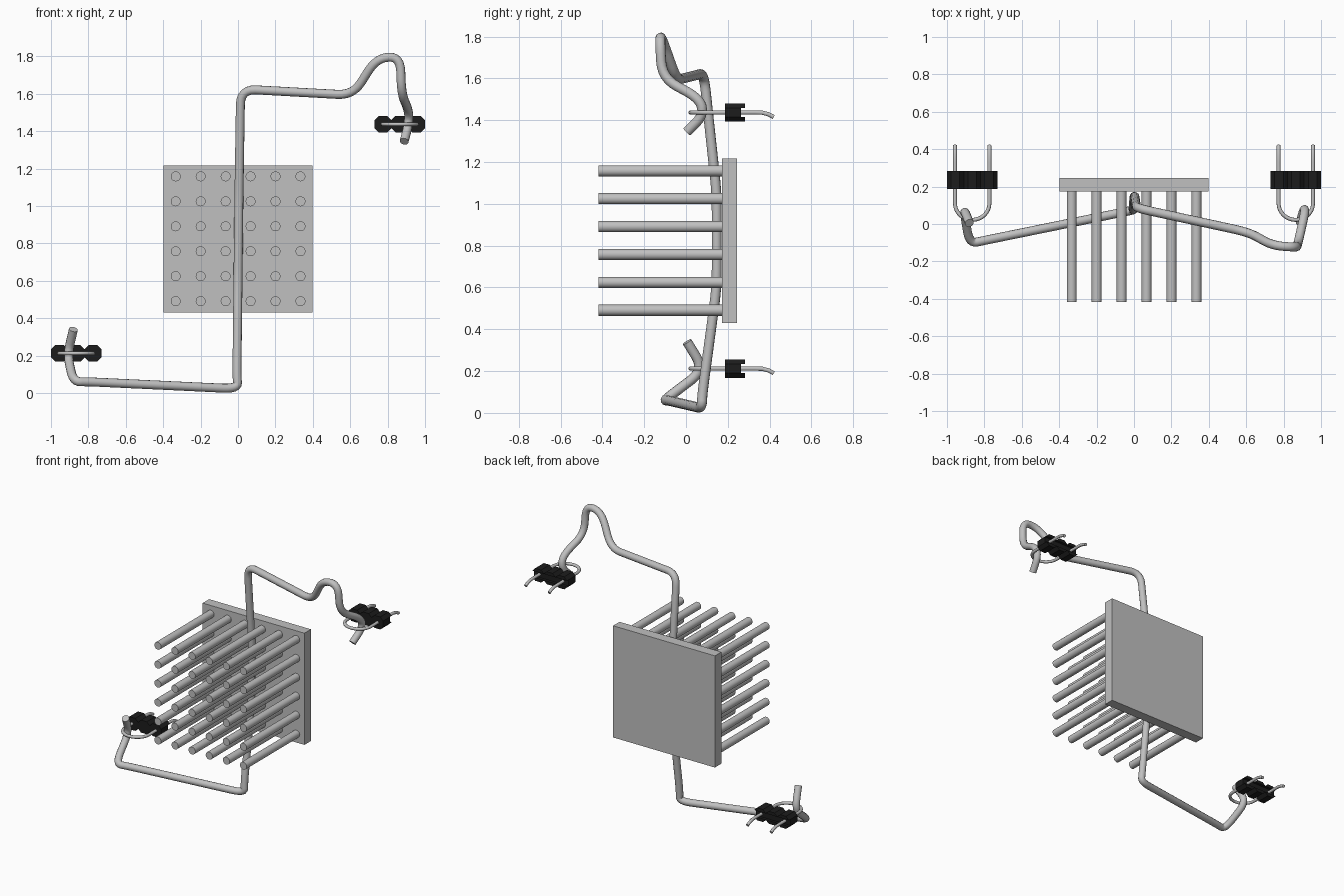
import bpy, bmesh, math
from mathutils import Vector

if "Cube" in bpy.data.objects:
    bpy.data.objects.remove(bpy.data.objects["Cube"], do_unlink=True)


def material(name, rgb):
    m = bpy.data.materials.new(name)
    m.use_nodes = True
    m.diffuse_color = (*rgb, 1)
    m.node_tree.nodes["Principled BSDF"].inputs["Base Color"].default_value = (*rgb, 1)
    return m


METAL = material("grey metal", (0.53, 0.53, 0.53))
BLACK = material("black plastic", (0.012, 0.012, 0.012))


def finish(obj, mat, smooth=True):
    obj.data.materials.clear()
    obj.data.materials.append(mat)
    bpy.ops.object.select_all(action='DESELECT')
    obj.select_set(True)
    bpy.context.view_layer.objects.active = obj
    if smooth:
        bpy.ops.object.shade_smooth_by_angle(angle=math.radians(40))
    return obj


def mesh_object(name, bm, mat, smooth=True):
    bmesh.ops.recalc_face_normals(bm, faces=bm.faces)
    me = bpy.data.meshes.new(name)
    bm.to_mesh(me)
    bm.free()
    obj = bpy.data.objects.new(name, me)
    bpy.context.collection.objects.link(obj)
    return finish(obj, mat, smooth)


def box(bm, x0, x1, y0, y1, z0, z1):
    prism(bm, [(x0, z0), (x1, z0), (x1, z1), (x0, z1)], y0, y1)


def prism(bm, outline, y0, y1):
    """Extrude an outline in x and z along y."""
    face = bm.faces.new([bm.verts.new((x, y0, z)) for x, z in outline])
    out = bmesh.ops.extrude_face_region(bm, geom=[face])
    verts = [g for g in out["geom"] if isinstance(g, bmesh.types.BMVert)]
    bmesh.ops.translate(bm, verts=verts, vec=(0, y1 - y0, 0))


def rounded(points, radius, steps=6):
    """Replace each corner of a path by a short smooth bend."""
    p = [Vector(q) for q in points]
    out = [p[0]]
    for a, b, c in zip(p, p[1:], p[2:]):
        s = b + (a - b).normalized() * min(radius, (a - b).length * 0.48)
        e = b + (c - b).normalized() * min(radius, (c - b).length * 0.48)
        for i in range(steps + 1):
            t = i / steps
            out.append(s * (1 - t) ** 2 + b * 2 * t * (1 - t) + e * t * t)
    return out + [p[-1]]


def wire(name, points, radius, res, mat):
    cu = bpy.data.curves.new(name, 'CURVE')
    cu.dimensions = '3D'
    cu.bevel_depth = radius
    cu.bevel_resolution = res
    cu.use_fill_caps = True
    sp = cu.splines.new('POLY')
    sp.points.add(len(points) - 1)
    for q, v in zip(sp.points, points):
        q.co = (*v, 1)
    obj = bpy.data.objects.new(name, cu)
    bpy.context.collection.objects.link(obj)
    bpy.ops.object.select_all(action='DESELECT')
    obj.select_set(True)
    bpy.context.view_layer.objects.active = obj
    bpy.ops.object.convert(target='MESH')
    return finish(bpy.context.view_layer.objects.active, mat)


# Base plate
bm = bmesh.new()
box(bm, -0.397, 0.397, 0.173, 0.245, 0.43, 1.217)
mesh_object("base_plate", bm, METAL, False)

# Grid of cooling pins, joined to the plate
bm = bmesh.new()
for i in range(6):
    for j in range(6):
        x, z = -0.333 + 0.1334 * i, 0.491 + 0.1334 * j
        ring = [(x + 0.0265 * math.cos(k * math.tau / 20),
                 z + 0.0265 * math.sin(k * math.tau / 20)) for k in range(20)]
        prism(bm, ring, -0.418, 0.18)
mesh_object("cooling_pins", bm, METAL)

# Spring wire: lower hook, long bar, upper handle and hook
path = [(-0.88, 0.005, 0.34), (-0.912, 0.088, 0.205), (-0.88, -0.105, 0.06),
        (-0.80, -0.088, 0.06), (0.0, 0.075, 0.022), (-0.006, 0.078, 0.09),
        (0.0, 0.147, 0.60), (0.005, 0.147, 1.05), (0.014, 0.085, 1.625),
        (0.615, -0.045, 1.592), (0.74, -0.115, 1.79), (0.868, -0.125, 1.80),
        (0.874, -0.115, 1.60), (0.915, 0.065, 1.505), (0.91, 0.085, 1.425),
        (0.888, 0.005, 1.345)]
wire("spring_wire", rounded(path, 0.085), 0.024, 4, METAL)

# Two anchors, each a black three-cell block holding a U-shaped pin
for side, cx, cz in (("left", 0.865, 1.437), ("right", -0.865, 0.212)):
    bm = bmesh.new()
    w, h, c = 0.045, 0.044, 0.022
    for k in (-1, 0, 1):
        x = cx + k * 0.09
        prism(bm, [(x - w, cz - h + c), (x - w + c, cz - h), (x + w - c, cz - h),
                   (x + w, cz - h + c), (x + w, cz + h - c), (x + w - c, cz + h),
                   (x - w + c, cz + h), (x - w, cz + h - c)], 0.187, 0.264)
        # Ridges above and below the rear groove
        for s in (-1, 1):
            prism(bm, [(x - w, cz + s * (h - c)), (x - w + c, cz + s * h),
                       (x + w - c, cz + s * h), (x + w, cz + s * (h - c))], 0.264, 0.283)
    mesh_object(side + "_anchor_block", bm, BLACK, False)

    r = 0.092
    tail = [(0.42, -0.022), (0.395, -0.009), (0.365, -0.001), (0.33, 0.0)]
    pts = [(cx - r, y, cz + dz) for y, dz in tail]
    pts += [(cx - r * math.cos(a), 0.11 - 0.088 * math.sin(a), cz)
            for a in (math.pi * i / 16 for i in range(17))]
    pts += [(cx + r, y, cz + dz) for y, dz in reversed(tail)]
    wire(side + "_anchor_pin", pts, 0.0105, 3, METAL)
